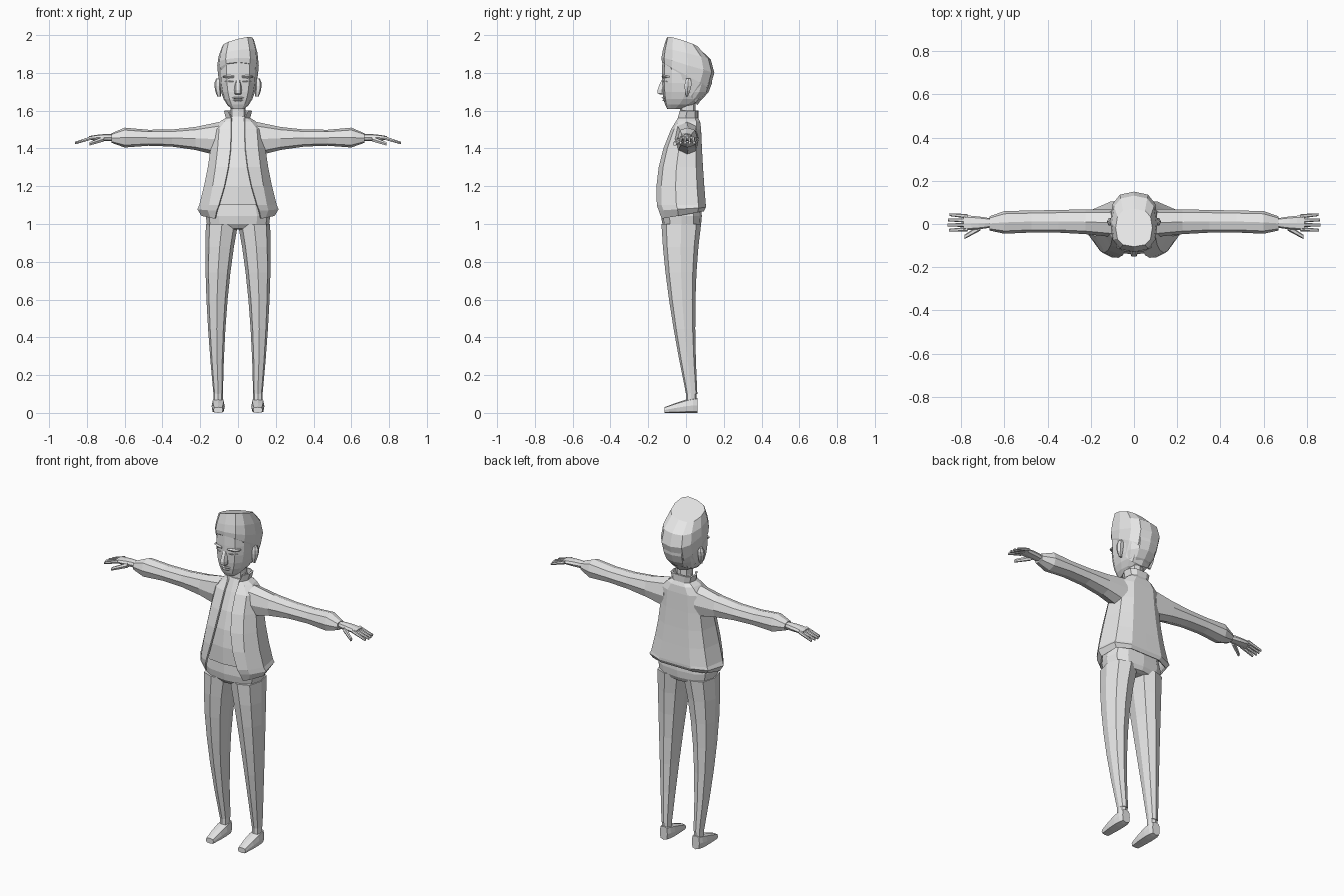
import bpy
import bmesh
import math

default_cube = bpy.data.objects.get("Cube")
if default_cube:
    bpy.data.objects.remove(default_cube, do_unlink=True)

light_grey = (.8, .8, .8, 1)
clay = bpy.data.materials.new("light grey")
clay.use_nodes = True
clay.diffuse_color = light_grey
clay.node_tree.nodes["Principled BSDF"].inputs["Base Color"].default_value = light_grey


def lerp(start, end, t):
    return start + (end - start) * t


def sweep(first, middle, last, steps=4):
    """Rows of values on the smooth curve through three key rows."""
    rows = []
    for i in range(steps + 1):
        t = i / steps
        rows.append([a * (1 - t) * (1 - t - t) + b * 4 * t * (1 - t) + c * t * (t + t - 1)
                     for a, b, c in zip(first, middle, last)])
    return rows


def outline(row, axis, sides, power):
    """Rounded outline inside the row's limits, placed along the axis."""
    left, right, near, far, place = row
    points = []
    for i in range(sides):
        angle = math.tau * i / sides
        u, v = math.cos(angle), math.sin(angle)
        u = math.copysign(abs(u) ** power, u)
        v = math.copysign(abs(v) ** power, v)
        point = [lerp(left, right, (u + 1) / 2), lerp(near, far, (v + 1) / 2)]
        point.insert("xyz".index(axis), place)
        points.append(point)
    return points


def skin(name, outlines, closed=True, mirror=False, thickness=0):
    """Join a row of outlines into one flat shaded object."""
    mesh = bpy.data.meshes.new(name)
    bm = bmesh.new()
    loops = [[bm.verts.new(point) for point in points] for points in outlines]
    count = len(loops[0])
    for low, high in zip(loops, loops[1:]):
        for i in range(count if closed else count - 1):
            j = (i + 1) % count
            bm.faces.new((low[i], low[j], high[j], high[i]))
    if closed:
        bm.faces.new(loops[0])
        bm.faces.new(loops[-1])
    bmesh.ops.recalc_face_normals(bm, faces=bm.faces)
    bm.to_mesh(mesh)
    bm.free()
    mesh.materials.append(clay)
    part = bpy.data.objects.new(name, mesh)
    bpy.context.collection.objects.link(part)
    if mirror:
        part.modifiers.new("Mirror", "MIRROR").use_clip = True
    if thickness:
        solid = part.modifiers.new("Thickness", "SOLIDIFY")
        solid.thickness = thickness
        solid.offset = 0


def pair(name, axis, rows, sides=8, power=.8):
    """Left part skinned along an axis, mirrored to the right."""
    skin(name, [outline(row, axis, sides, power) for row in rows], mirror=True)


def centred_outlines(rows, sides=12, power=.75):
    """Outlines from rows of half width, front, back and height."""
    return [outline((-width, width, front, back, height), "z", sides, power)
            for width, front, back, height in rows]


# Trousers: hips and tapering legs
skin("trouser_hips", centred_outlines(sweep(
    (.09, -.08, .05, .97), (.165, -.125, .08, 1), (.155, -.13, .08, 1.1))))
pair("trouser_legs", "z", sweep(
    (.08, .13, 0, .06, .1), (.055, .167, -.09, .05, .6), (0, .17, -.13, .08, 1), steps=6))

# Shoes and ankles
pair("shoes", "y", sweep(
    (.08, .13, 0, .08, .06), (.07, .14, 0, .07, 0), (.08, .13, 0, .03, -.115)), power=.55)
ankle = [.08, .13, 0, .055]
pair("ankles", "z", [ankle + [height] for height in (.05, .13)])

# Body shape shared by the shirt and the jacket: width, front, back, height, opening
body = sweep((.2, -.15, .1, 1.1, .1), (.155, -.14, .085, 1.3, .05), (.13, -.075, .075, 1.5, .035))
shirt = [(width * .8, front + .01, back - .015, height) for width, front, back, height, gap in body]
skin("shirt", centred_outlines(shirt + [(.05, -.035, .05, 1.57)]))
skin("neck", centred_outlines([(.05, -.03, .05, 1.5), (.04, -.03, .05, 1.6), (.04, -.04, .05, 1.68)],
                              sides=8))


def jacket_outline(width, front, back, height, gap):
    """Half of the open jacket, from the front edge round to the middle of the back."""
    section = [(gap / width, 0), (.75, .1), (1, .4), (.9, .85), (.5, 1), (0, 1)]
    drop = min(0, height - 1.1) * .8
    return [(width * u, lerp(front, back, v), height + drop * (.5 - v)) for u, v in section]


# Open jacket with a flared hem band and standing collar
hem = [(.19, -.125, .09, 1.05, .12), (.21, -.14, .1, 1.08, .11)]
collar = [(.09, -.05, .07, 1.54, .035), (.06, -.04, .06, 1.56, .035), (.07, -.03, .06, 1.6, .05)]
skin("jacket", [jacket_outline(*row) for row in hem + body + collar],
     closed=False, mirror=True, thickness=.01)

# Sleeves with gathered cuffs
cuff = (-.03, .035, 1.43, 1.48, .67)
pair("sleeves", "x", sweep(
    (-.06, .07, 1.36, 1.54, .1), (-.04, .065, 1.41, 1.5, .35), (-.045, .06, 1.405, 1.51, .6)) + [cuff])

# Hands: wrist and palm
pair("hands", "x", sweep(
    (-.015, .025, 1.44, 1.475, .66), (-.025, .035, 1.44, 1.475, .72), (-.03, .04, 1.445, 1.465, .79)))


def finger(name, base, tip, radius):
    """Tapered finger between two points."""
    rows = []
    for t in (0, .5, 1):
        x, y, z = [lerp(start, end, t) for start, end in zip(base, tip)]
        size = radius * (1 - t / 3)
        rows.append((y - size, y + size, z - size, z + size, x))
    pair(name, "x", rows, sides=6)


# Fingers fan out from the palm; the middle one reaches furthest
for i, name in enumerate(["index_fingers", "middle_fingers", "ring_fingers", "little_fingers"]):
    side = .02 * (i - 1.2)
    reach = .865 - .007 * abs(i - 1.3)
    finger(name, (.77, side, 1.457), (reach, side * 1.2, 1.43), .01)
finger("thumbs", (.71, -.015, 1.45), (.785, -.06, 1.425), .015)

# Head: jaw widening to the skull
skin("head", centred_outlines(sweep(
    (.035, -.1, -.02, 1.61), (.09, -.125, .12, 1.7), (.1, -.125, .13, 1.86), steps=6)))

# Hair: each layer rises from back to front, and the top leans up to one side
hair = []
for width, front, back, low, high in sweep(
        (.09, -.115, .06, 1.63, 1.85), (.11, -.13, .15, 1.8, 1.88), (.085, -.105, .07, 1.93, 1.98)):
    layer = []
    for x, y, z in centred_outlines([(width, front, back, low)])[0]:
        z = lerp(high, low, (y - front) / (back - front))
        layer.append((x, y, z + x * max(0, z - 1.85) * 2))
    hair.append(layer)
skin("hair", hair)

# Ears
pair("ears", "z", sweep(
    (.09, .11, 0, .01, 1.675), (.09, .125, -.01, .03, 1.73), (.09, .115, 0, .025, 1.77)), sides=6)

# Nose
skin("nose", centred_outlines(sweep(
    (.015, -.14, -.1, 1.685), (.02, -.153, -.1, 1.71), (.01, -.12, -.1, 1.78)), sides=6))


def face_ridge(name, inner, outer, front, height, size):
    """Slim ridge on the face, thickest in the middle and curving back outwards."""
    rows = []
    for t, scale in ((0, .6), (.5, 1), (1, .4)):
        surface = front + t * t * .02
        half = size * scale
        rows.append((surface, surface + .03, height - half, height + half, lerp(inner, outer, t)))
    pair(name, "x", rows, sides=6)


# Brows, eyes and lips
face_ridge("brows", .02, .08, -.13, 1.78, .01)
face_ridge("eyes", .025, .07, -.125, 1.755, .01)
face_ridge("upper_lips", 0, .035, -.13, 1.668, .006)
face_ridge("lower_lips", 0, .03, -.128, 1.655, .006)
